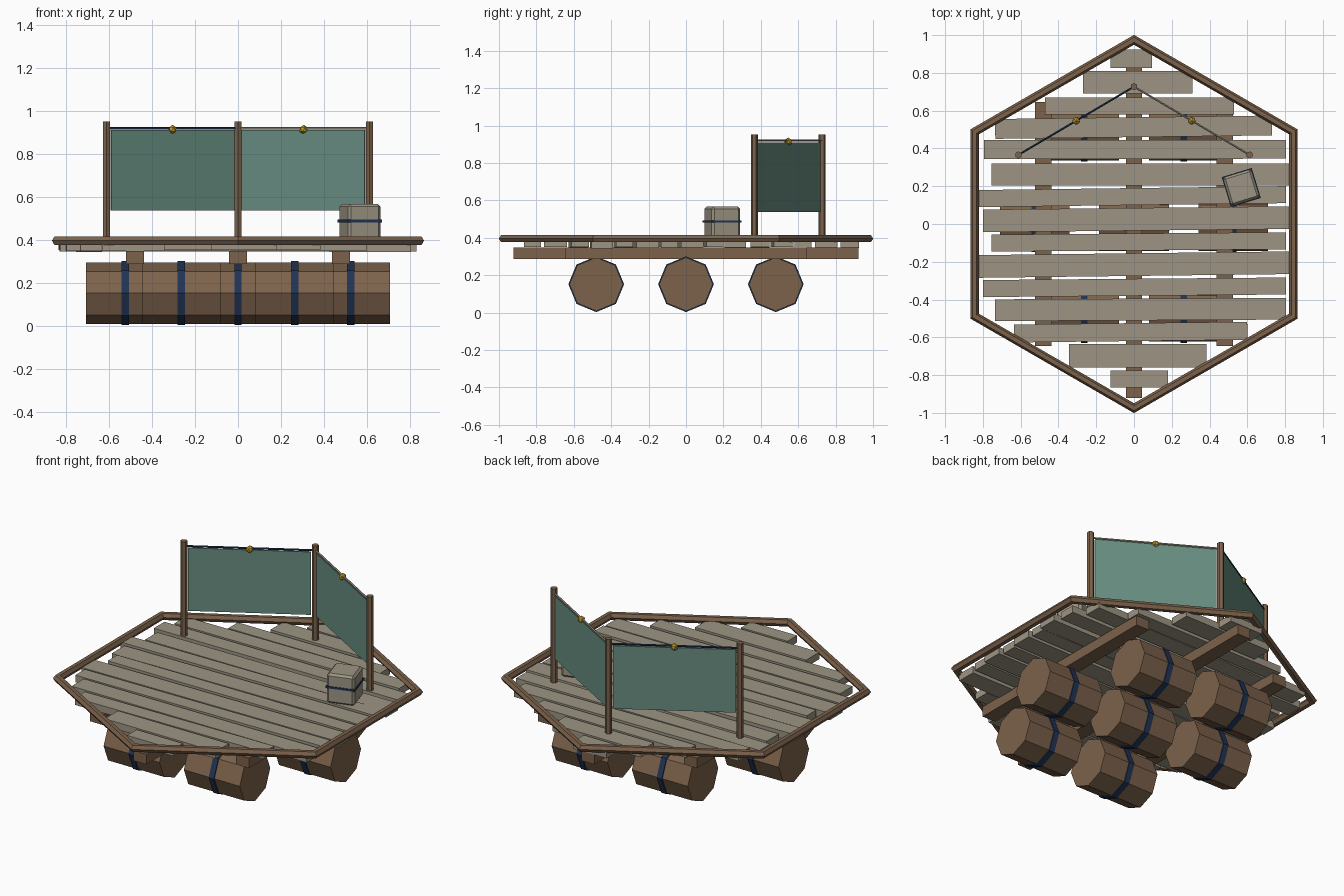
import bpy, bmesh, math, random
from mathutils import Vector, Matrix

if "Cube" in bpy.data.objects:
    bpy.data.objects.remove(bpy.data.objects["Cube"])

random.seed(4)


def material(name, r, g, b):
    lin = lambda c: ((c / 255 + 0.055) / 1.055) ** 2.4 if c > 10 else c / 255 / 12.92
    m = bpy.data.materials.new(name)
    m.diffuse_color = (lin(r), lin(g), lin(b), 1)
    m.use_nodes = True
    m.node_tree.nodes["Principled BSDF"].inputs["Base Color"].default_value = m.diffuse_color
    return m


PLANK = material("weathered_plank", 157, 149, 132)
WOOD = material("brown_wood", 124, 98, 75)
NAVY = material("navy_strap", 32, 52, 86)
TEAL = material("teal_cloth", 104, 142, 130)
GOLD = material("gold", 196, 156, 44)


def finish(name, bm, mat):
    bmesh.ops.recalc_face_normals(bm, faces=bm.faces[:])
    me = bpy.data.meshes.new(name)
    bm.to_mesh(me)
    bm.free()
    me.materials.append(mat)
    ob = bpy.data.objects.new(name, me)
    bpy.context.collection.objects.link(ob)
    return ob


def box(name, centre, size, mat, rot=0.0, tilt=0.0, bevel=0.0):
    bm = bmesh.new()
    bmesh.ops.create_cube(bm, size=1)
    bmesh.ops.scale(bm, vec=size, verts=bm.verts[:])
    if bevel:
        bmesh.ops.bevel(bm, geom=bm.edges[:], offset=bevel, segments=1, affect='EDGES')
    ob = finish(name, bm, mat)
    ob.location = centre
    ob.rotation_euler = (0, tilt, rot)
    return ob


def rod(name, a, b, radius, sides, mat, turn=0.0):
    a, b = Vector(a), Vector(b)
    bm = bmesh.new()
    bmesh.ops.create_cone(bm, cap_ends=True, segments=sides, radius1=radius,
                          radius2=radius, depth=(b - a).length)
    bmesh.ops.rotate(bm, matrix=Matrix.Rotation(turn, 3, 'Z'), verts=bm.verts[:])
    ob = finish(name, bm, mat)
    ob.location = (a + b) / 2
    ob.rotation_euler = (b - a).to_track_quat('Z', 'Y').to_euler()
    return ob


# barrel floats: rows of two, three and two, each with a strap
for y, xs in ((-0.48, (-0.264, 0.264)), (0, (-0.525, 0, 0.525)), (0.48, (-0.264, 0.264))):
    for x in xs:
        rod("barrel", (x - 0.184, y, 0.152), (x + 0.184, y, 0.152), 0.143, 8, WOOD)
        rod("barrel_strap", (x - 0.017, y, 0.152), (x + 0.017, y, 0.152), 0.149, 8, NAVY)

# beams carrying the deck
for x, half in ((-0.48, 0.645), (0, 0.922), (0.48, 0.645)):
    box("beam", (x, 0, 0.318), (0.086, half * 2, 0.06), WOOD)

# deck planks: y low, y high, x left, x right
PLANKS = [
    (0.825, 0.925, -0.125, 0.095), (0.69, 0.81, -0.27, 0.31), (0.58, 0.67, -0.47, 0.53),
    (0.46, 0.565, -0.735, 0.73), (0.345, 0.445, -0.795, 0.805), (0.205, 0.32, -0.755, 0.83),
    (0.10, 0.19, -0.835, 0.805), (-0.035, 0.085, -0.80, 0.82), (-0.14, -0.05, -0.755, 0.805),
    (-0.275, -0.155, -0.83, 0.83), (-0.38, -0.29, -0.80, 0.805), (-0.51, -0.395, -0.735, 0.805),
    (-0.62, -0.525, -0.635, 0.60), (-0.76, -0.635, -0.345, 0.385), (-0.865, -0.775, -0.125, 0.18)]
for y0, y1, x0, x1 in PLANKS:
    rot = random.uniform(-0.003, 0.014) if x1 - x0 > 1.1 else 0
    box("deck_plank", ((x0 + x1) / 2, (y0 + y1) / 2, 0.37 + random.uniform(-0.004, 0.004)),
        (x1 - x0, y1 - y0, 0.042), PLANK, rot, random.uniform(-0.003, 0.003))

# hexagonal rim with a six-sided section
bm = bmesh.new()
R, r = 0.975, 0.0225
rings = []
for i in range(6):
    a = math.radians(90 + 60 * i)
    ring = []
    for k in range(6):
        t = math.radians(60 * k)
        d = R + r * math.cos(t) / math.cos(math.radians(30))
        ring.append(bm.verts.new((d * math.cos(a), d * math.sin(a), 0.396 + r * math.sin(t))))
    rings.append(ring)
for i in range(6):
    p, q = rings[i], rings[(i + 1) % 6]
    for k in range(6):
        bm.faces.new((p[k], p[(k + 1) % 6], q[(k + 1) % 6], q[k]))
finish("rim", bm, WOOD)

# screen posts
for x, y in ((-0.612, 0.366), (0, 0.727), (0.612, 0.366)):
    rod("post", (x, y, 0.37), (x, y, 0.952), 0.019, 6, WOOD)

# cloth screens, top rails and gold knobs between the posts
for s, rail_mat in ((-1, NAVY), (1, PLANK)):
    mid = (s * 0.306, 0.5465)
    ang = -s * math.atan2(0.361, 0.612)
    box("screen", (*mid, 0.724), (0.665, 0.009, 0.374), TEAL, ang)
    rod("top_rail", (0, 0.727, 0.92), (s * 0.612, 0.366, 0.92), 0.006, 6, rail_mat)
    bm = bmesh.new()
    bmesh.ops.create_icosphere(bm, subdivisions=1, radius=0.022)
    finish("knob", bm, GOLD).location = (*mid, 0.914)

# crate with strap
turn = math.radians(17)
box("crate", (0.568, 0.193, 0.479), (0.158, 0.158, 0.176), PLANK, turn, bevel=0.012)
box("crate_strap", (0.568, 0.193, 0.488), (0.166, 0.166, 0.012), NAVY, turn)
